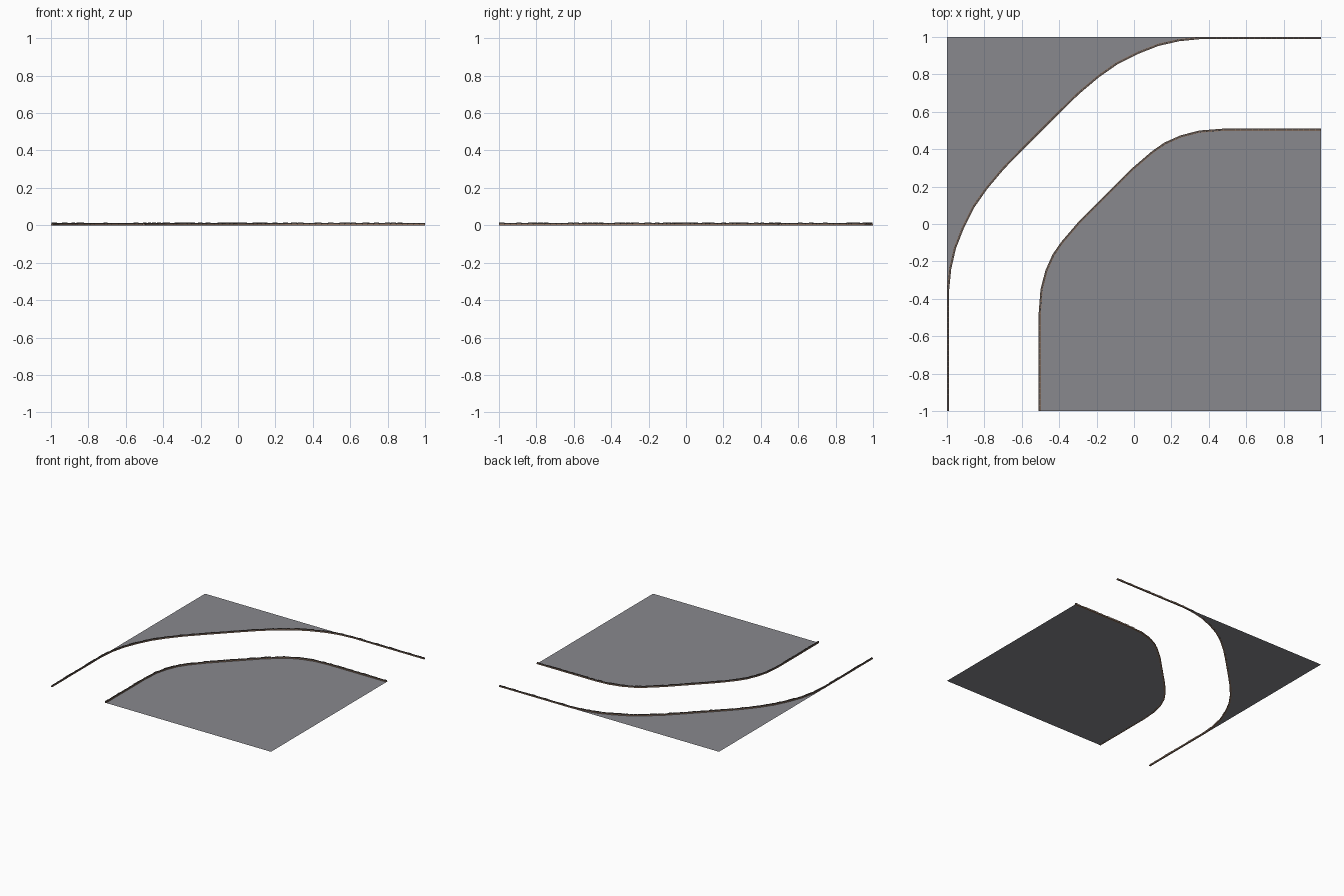
import bpy, bmesh, random
from mathutils import Vector

if "Cube" in bpy.data.objects:
    bpy.data.objects.remove(bpy.data.objects["Cube"])
random.seed(4)

def material(name, rgb):
    m = bpy.data.materials.new(name)
    m.diffuse_color = (*rgb, 1)
    m.use_nodes = True
    m.node_tree.nodes["Principled BSDF"].inputs["Base Color"].default_value = m.diffuse_color
    return m

GREY = material("grey paving", (0.25, 0.25, 0.27))
BROWN = material("brown kerb", (0.30, 0.19, 0.13))
DARK = material("dark stone", (0.10, 0.08, 0.07))

def mirrored(half):
    # the layout is symmetric about the diagonal y = -x
    return [Vector(p) for p in half] + [Vector((-y, -x)) for x, y in reversed(half)]

outer = mirrored([(-.994, -1), (-.994, -.35), (-.983, -.24), (-.958, -.13), (-.915, -.02),
                  (-.86, .09), (-.79, .19), (-.70, .297), (-.60, .40)])
inner = mirrored([(-.504, -1), (-.504, -.48), (-.494, -.35), (-.468, -.25), (-.43, -.165),
                  (-.385, -.10), (-.295, .005)])

def finish(bm, name, mat):
    bmesh.ops.recalc_face_normals(bm, faces=bm.faces)
    me = bpy.data.meshes.new(name)
    bm.to_mesh(me)
    bm.free()
    ob = bpy.data.objects.new(name, me)
    ob.data.materials.append(mat)
    bpy.context.collection.objects.link(ob)

def plate(name, pts):
    bm = bmesh.new()
    f = bm.faces.new([bm.verts.new((p[0], p[1], .001)) for p in pts])
    f.normal_update()
    if f.normal.z < 0:
        f.normal_flip()
    bmesh.ops.triangulate(bm, faces=[f])
    me = bpy.data.meshes.new(name)
    bm.to_mesh(me)
    bm.free()
    ob = bpy.data.objects.new(name, me)
    me.materials.append(GREY)
    bpy.context.collection.objects.link(ob)

def offsets(path, d):
    out = []
    for i, p in enumerate(path):
        t = (path[min(i + 1, len(path) - 1)] - path[max(i - 1, 0)]).normalized()
        if i in (0, 1):
            t = Vector((0, 1))
        if i >= len(path) - 2:
            t = Vector((1, 0))
        out.append(p + Vector((-t.y, t.x)) * d)
    return out

def strip(name, path, half, z0, z1):
    # rectangular section swept along the path
    bm = bmesh.new()
    a, b = offsets(path, half), offsets(path, -half)
    rings = [[bm.verts.new((*p, z)) for p, z in ((l, z0), (r, z0), (r, z1), (l, z1))]
             for l, r in zip(a, b)]
    for r, s in zip(rings, rings[1:]):
        for k in range(4):
            bm.faces.new((r[k], r[(k + 1) % 4], s[(k + 1) % 4], s[k]))
    bm.faces.new(rings[0])
    bm.faces.new(rings[-1])
    finish(bm, name, BROWN)

def stones(name, path, half):
    # row of uneven kerb stones
    bm = bmesh.new()
    for p, q in zip(path, path[1:]):
        length = (q - p).length
        n = max(1, round(length / .03))
        t = (q - p) / n
        side = Vector((-t.y, t.x)).normalized() * half
        for i in range(n):
            s, e = p + t * (i + .04), p + t * (i + .96)
            top = random.uniform(.011, .015)
            base = [s - side, e - side, e + side, s + side]
            lo = [bm.verts.new((*c, .005)) for c in base]
            hi = [bm.verts.new((*c, top)) for c in base]
            bm.faces.new(lo)
            bm.faces.new(hi)
            for k in range(4):
                bm.faces.new((lo[k], lo[(k + 1) % 4], hi[(k + 1) % 4], hi[k]))
    finish(bm, name, DARK)

# paved areas either side of the bend
plate("outer_paving", outer[1:-1] + [Vector((.35, 1)), Vector((-1, 1)), Vector((-1, -.35))])
plate("inner_paving", inner + [Vector((1, -1))])

# kerbs
for label, path in (("outer", outer), ("inner", inner)):
    strip(label + "_kerb_base", path, .006, 0, .007)
    stones(label + "_kerb_stones", path, .004)
